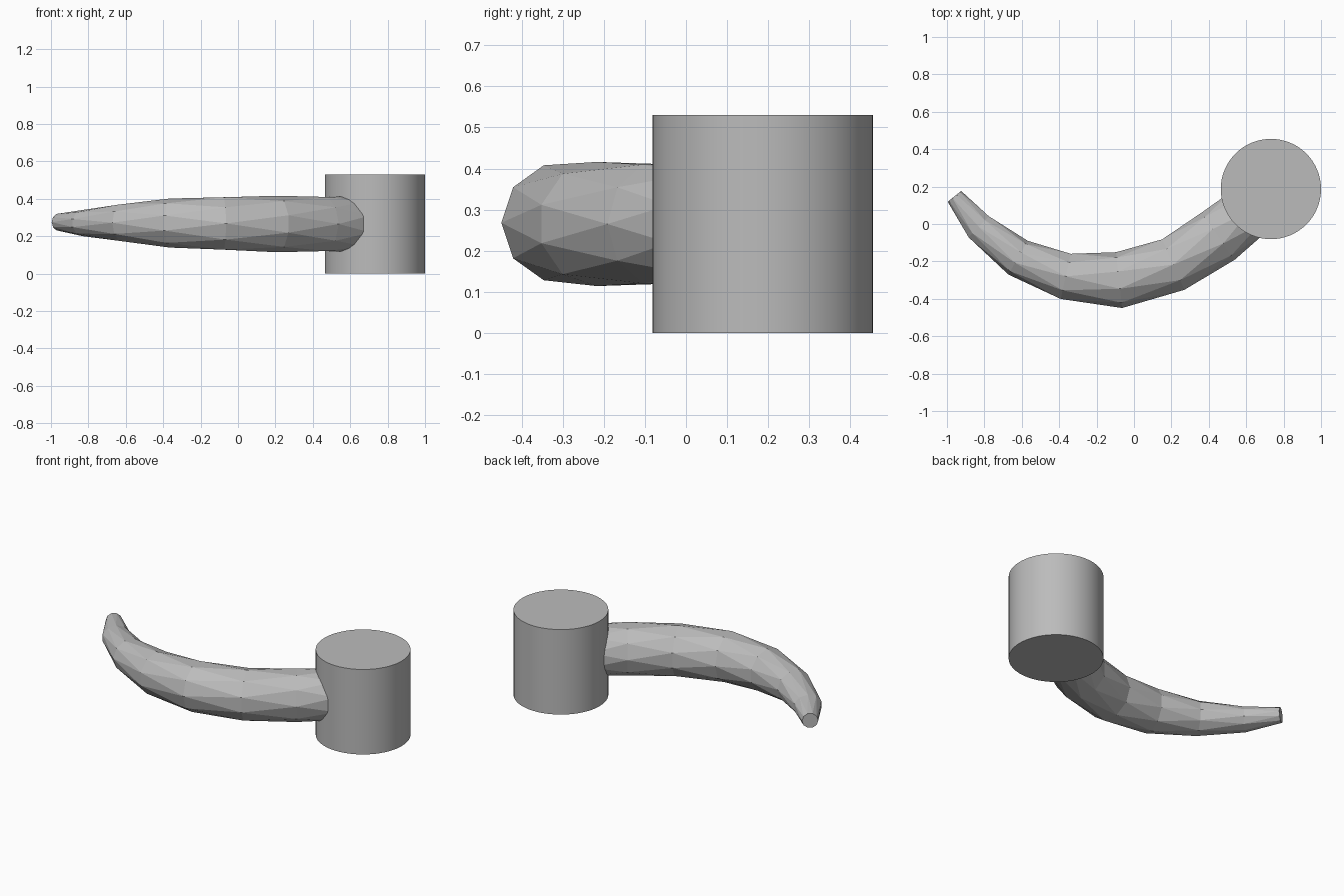
import bpy, bmesh, math
from mathutils import Vector

cube = bpy.data.objects.get("Cube")
if cube:
    bpy.data.objects.remove(cube, do_unlink=True)

grey = bpy.data.materials.new("plain_grey")
grey.use_nodes = True
GREY = (0.5, 0.5, 0.5, 1)
grey.diffuse_color = GREY
grey.node_tree.nodes["Principled BSDF"].inputs["Base Color"].default_value = GREY

# Upright drum
R, H = 0.268, 0.53
bpy.ops.mesh.primitive_cylinder_add(vertices=64, radius=R, depth=H,
                                    location=(0.732, 0.187, H / 2))
drum = bpy.context.object
drum.name = "drum"
drum.data.materials.append(grey)
bpy.ops.object.shade_smooth_by_angle(angle=math.radians(30))

# Curved tapering arm: x, y, z of each centre, half width, half height
PATH = [
    (-0.96, 0.148, 0.275, 0.046, 0.046),
    (-0.83, -0.015, 0.27, 0.082, 0.07),
    (-0.62, -0.18, 0.272, 0.104, 0.102),
    (-0.365, -0.28, 0.27, 0.13, 0.131),
    (-0.08, -0.30, 0.268, 0.15, 0.147),
    (0.21, -0.217, 0.265, 0.155, 0.151),
    (0.45, -0.065, 0.265, 0.154, 0.152),
    (0.62, 0.07, 0.265, 0.15, 0.148),
]
SIDES = 10
bm = bmesh.new()
rings = []
for i, (x, y, z, w, h) in enumerate(PATH):
    before = Vector(PATH[max(i - 1, 0)][:2])
    after = Vector(PATH[min(i + 1, len(PATH) - 1)][:2])
    along = (after - before).normalized()
    side = Vector((along.y, -along.x, 0))
    ring = []
    for k in range(SIDES):
        # alternate rings turn half a step, giving triangular facets
        a = math.tau * (k + 0.5 * (i % 2)) / SIDES
        p = Vector((x, y, z)) + side * w * math.cos(a)
        p.z += h * math.sin(a)
        ring.append(bm.verts.new(p))
    rings.append(ring)
for i, (a, b) in enumerate(zip(rings, rings[1:])):
    for k in range(SIDES):
        n = (k + 1) % SIDES
        if i % 2 == 0:
            bm.faces.new((a[k], a[n], b[k]))
            bm.faces.new((a[n], b[n], b[k]))
        else:
            bm.faces.new((a[k], a[n], b[n]))
            bm.faces.new((a[k], b[n], b[k]))
bm.faces.new(rings[0])
bm.faces.new(rings[-1])
bmesh.ops.recalc_face_normals(bm, faces=bm.faces)
mesh = bpy.data.meshes.new("curved_arm")
bm.to_mesh(mesh)
bm.free()
mesh.materials.append(grey)
arm = bpy.data.objects.new("curved_arm", mesh)
bpy.context.collection.objects.link(arm)
